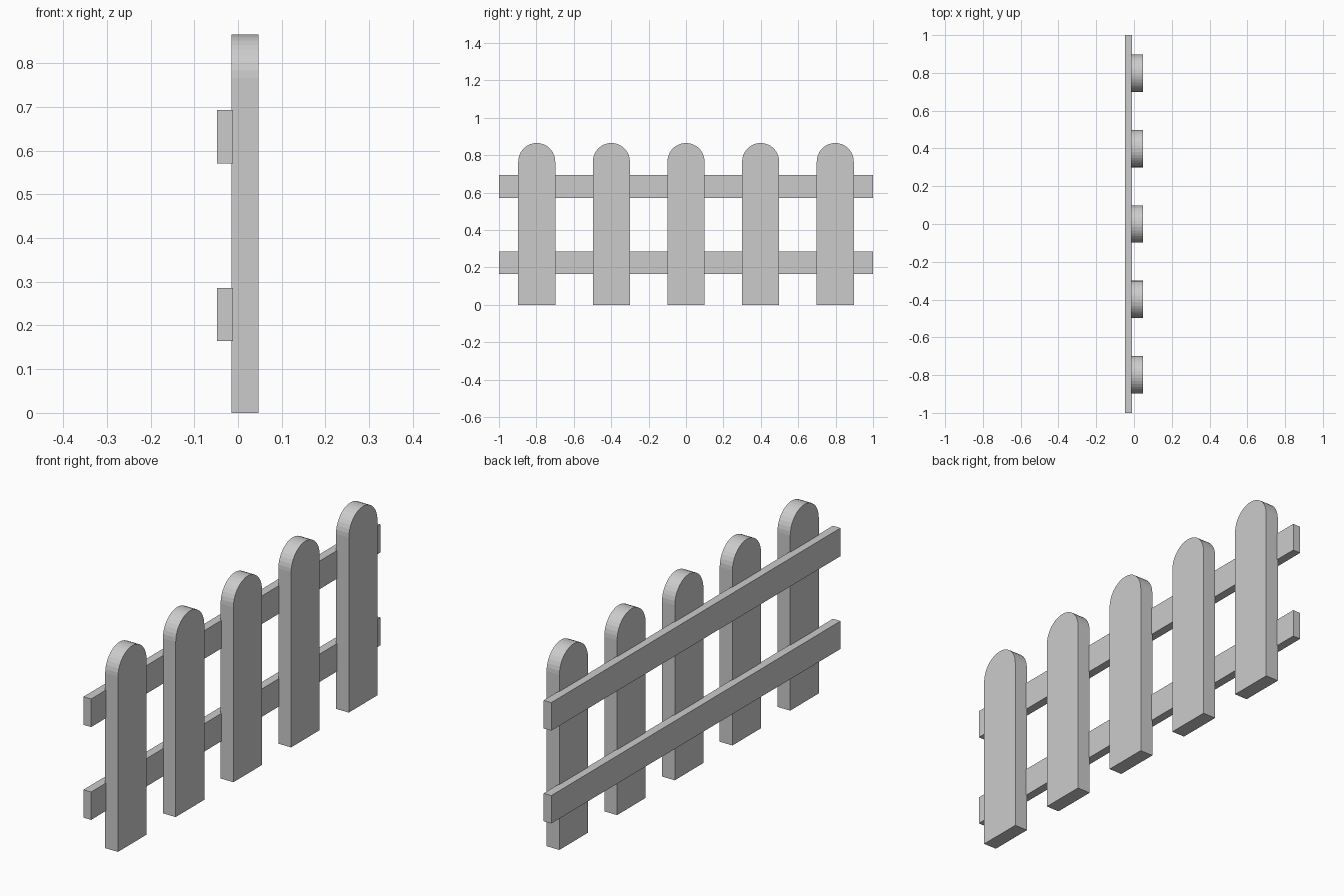
import bpy, bmesh, math

if "Cube" in bpy.data.objects:
    bpy.data.objects.remove(bpy.data.objects["Cube"])

RAIL_X = (-0.048, -0.011)
PICKET_X = (-0.015, 0.047)
HALF_W, TOP, SPACING = 0.099, 0.865, 0.399
ARC_STEPS = 18


def extrude_profile(name, profile, x_range):
    """Solid made from a (y, z) outline extruded along x."""
    bm = bmesh.new()
    face = bm.faces.new([bm.verts.new((x_range[0], y, z)) for y, z in profile])
    ext = bmesh.ops.extrude_face_region(bm, geom=[face])
    moved = [v for v in ext["geom"] if isinstance(v, bmesh.types.BMVert)]
    bmesh.ops.translate(bm, verts=moved, vec=(x_range[1] - x_range[0], 0, 0))
    bmesh.ops.recalc_face_normals(bm, faces=bm.faces)
    mesh = bpy.data.meshes.new(name)
    bm.to_mesh(mesh)
    bm.free()
    obj = bpy.data.objects.new(name, mesh)
    bpy.context.collection.objects.link(obj)
    return obj


# Round-topped pickets
for i in range(5):
    yc = (i - 2) * SPACING
    outline = [(yc - HALF_W, 0), (yc + HALF_W, 0)]
    for s in range(ARC_STEPS + 1):
        a = math.pi * s / ARC_STEPS
        outline.append((yc + HALF_W * math.cos(a),
                        TOP - HALF_W + HALF_W * math.sin(a)))
    extrude_profile(f"picket_{i + 1}", outline, PICKET_X)

# Horizontal rails behind the pickets
for name, z0, z1 in (("lower_rail", 0.164, 0.286), ("upper_rail", 0.570, 0.693)):
    extrude_profile(name, [(-1, z0), (1, z0), (1, z1), (-1, z1)], RAIL_X)
